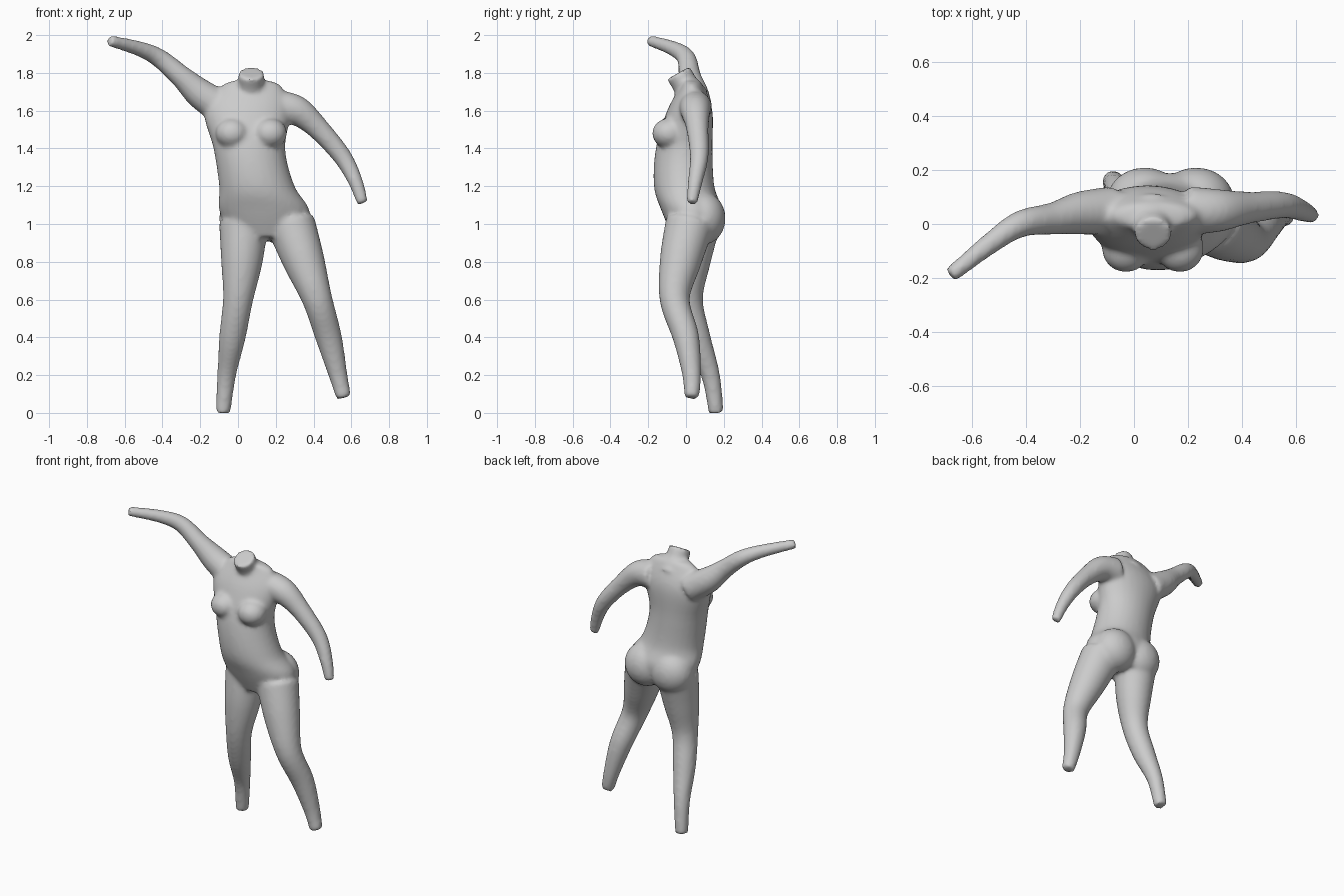
import bpy
import bmesh
import math
from mathutils import Matrix, Vector

cube = bpy.data.objects.get("Cube")
if cube:
    bpy.data.objects.remove(cube)

# One plain colour for the whole figure
skin = bpy.data.materials.new("plain grey")
skin.use_nodes = True
grey = (0.6, 0.6, 0.6, 1)
skin.diffuse_color = grey
skin.node_tree.nodes["Principled BSDF"].inputs["Base Color"].default_value = grey

SIDES = 28
STEPS = 5
UP = Vector((0, 0, 1))
BACK = Vector((0, 1, 0))


def smooth_stations(stations):
    """Fill in between the stations with a curve passing through all of them."""
    rows = [Vector(station) for station in stations]
    padded = [rows[0]] + rows + [rows[-1]]
    filled = []
    for before, start, end, after in zip(padded, padded[1:], padded[2:], padded[3:]):
        leave = (end - before) / 2
        arrive = (after - start) / 2
        for step in range(STEPS):
            t = step / STEPS
            ease = t * t * (3 - 2 * t)
            filled.append(start.lerp(end, ease)
                          + leave * t * (1 - t) ** 2
                          - arrive * t * t * (1 - t))
    return filled + [rows[-1]]


def loft(body_mesh, stations, level=False):
    """Closed tube through stations of x, y, z, side radius and depth radius."""
    rows = smooth_stations(stations)
    centres = [Vector(row[:3]) for row in rows]
    rings = []
    for index, (row, centre) in enumerate(zip(rows, centres)):
        following = centres[min(index + 1, len(centres) - 1)]
        previous = centres[max(index - 1, 0)]
        along = UP if level else (following - previous).normalized()
        depth = (BACK - along * BACK.dot(along)).normalized()
        side = depth.cross(along)
        ring = []
        for corner in range(SIDES):
            angle = math.tau * corner / SIDES
            offset = side * math.cos(angle) * row[3] + depth * math.sin(angle) * row[4]
            ring.append(body_mesh.verts.new(centre + offset))
        rings.append(ring)
    for lower, upper in zip(rings, rings[1:]):
        for corner in range(SIDES):
            body_mesh.faces.new((lower[corner - 1], lower[corner],
                                 upper[corner], upper[corner - 1]))
    body_mesh.faces.new(reversed(rings[0]))
    body_mesh.faces.new(rings[-1])


def limb(body_mesh, joints, radii):
    """Round tapering tube along a chain of joints."""
    loft(body_mesh, [(*joint, radius, radius) for joint, radius in zip(joints, radii)])


def ball(body_mesh, centre, radii):
    """Ellipsoid used for soft forms on the trunk."""
    placement = Matrix.LocRotScale(Vector(centre), None, Vector(radii))
    bmesh.ops.create_uvsphere(body_mesh, u_segments=SIDES, v_segments=SIDES // 2,
                              radius=1, matrix=placement)


figure = bmesh.new()

# Trunk, from the crotch up to the collar
loft(figure, [
    (.16, .04, .93, .19, .11),
    (.14, .03, 1.07, .24, .16),
    (.1, -.01, 1.2, .2, .16),
    (.06, -.01, 1.4, .19, .15),
    (.05, .02, 1.6, .23, .12),
    (.07, .03, 1.73, .16, .06),
    (.07, .02, 1.76, .08, .05),
], level=True)

# Neck, leaning forward to a flat cut
limb(figure, [(.07, .04, 1.66), (.07, 0, 1.73), (.07, -.04, 1.8)], [.09, .07, .07])

# Breasts and buttocks
for x in (-.03, .17):
    ball(figure, (x, -.09, 1.48), (.09, .09, .08))
for x in (.04, .23):
    ball(figure, (x, .09, 1.03), (.14, .12, .14))

# Arms share one taper: the right is raised, the left hangs outward
arm_radii = [.09, .08, .06, .05, .04, .03]
right_arm = [(-.08, .05, 1.61), (-.2, .04, 1.69), (-.3, .02, 1.78),
             (-.42, 0, 1.88), (-.53, -.07, 1.93), (-.68, -.19, 1.97)]
left_arm = [(.2, .05, 1.62), (.31, .05, 1.6), (.42, .06, 1.51),
            (.55, .07, 1.36), (.62, .05, 1.23), (.66, .03, 1.11)]
for arm in (right_arm, left_arm):
    limb(figure, arm, arm_radii)

# Legs share one taper: the right trails back, the left steps outward
leg_radii = [.13, .11, .08, .07, .05, .04]
right_leg = [(.03, .05, 1), (.02, .02, .8), (0, .01, .6),
             (-.03, .06, .4), (-.06, .13, .2), (-.08, .16, 0)]
left_leg = [(.28, .02, 1), (.35, -.03, .8), (.42, -.06, .6),
            (.48, 0, .4), (.53, .03, .2), (.56, .03, .08)]
for leg in (right_leg, left_leg):
    limb(figure, leg, leg_radii)

bmesh.ops.recalc_face_normals(figure, faces=figure.faces)
mesh = bpy.data.meshes.new("body")
figure.to_mesh(mesh)
figure.free()
mesh.materials.append(skin)
body = bpy.data.objects.new("body", mesh)
bpy.context.collection.objects.link(body)

# Fuse the parts into one skin and soften the joins
fuse = body.modifiers.new("fuse", "REMESH")
fuse.mode = "VOXEL"
fuse.voxel_size = 0.012
soften = body.modifiers.new("soften", "SMOOTH")
soften.factor = 0.5
soften.iterations = 10

bpy.context.view_layer.objects.active = body
body.select_set(True)
for modifier in ("fuse", "soften"):
    bpy.ops.object.modifier_apply(modifier=modifier)
bpy.ops.object.shade_smooth_by_angle(angle=math.radians(40))
